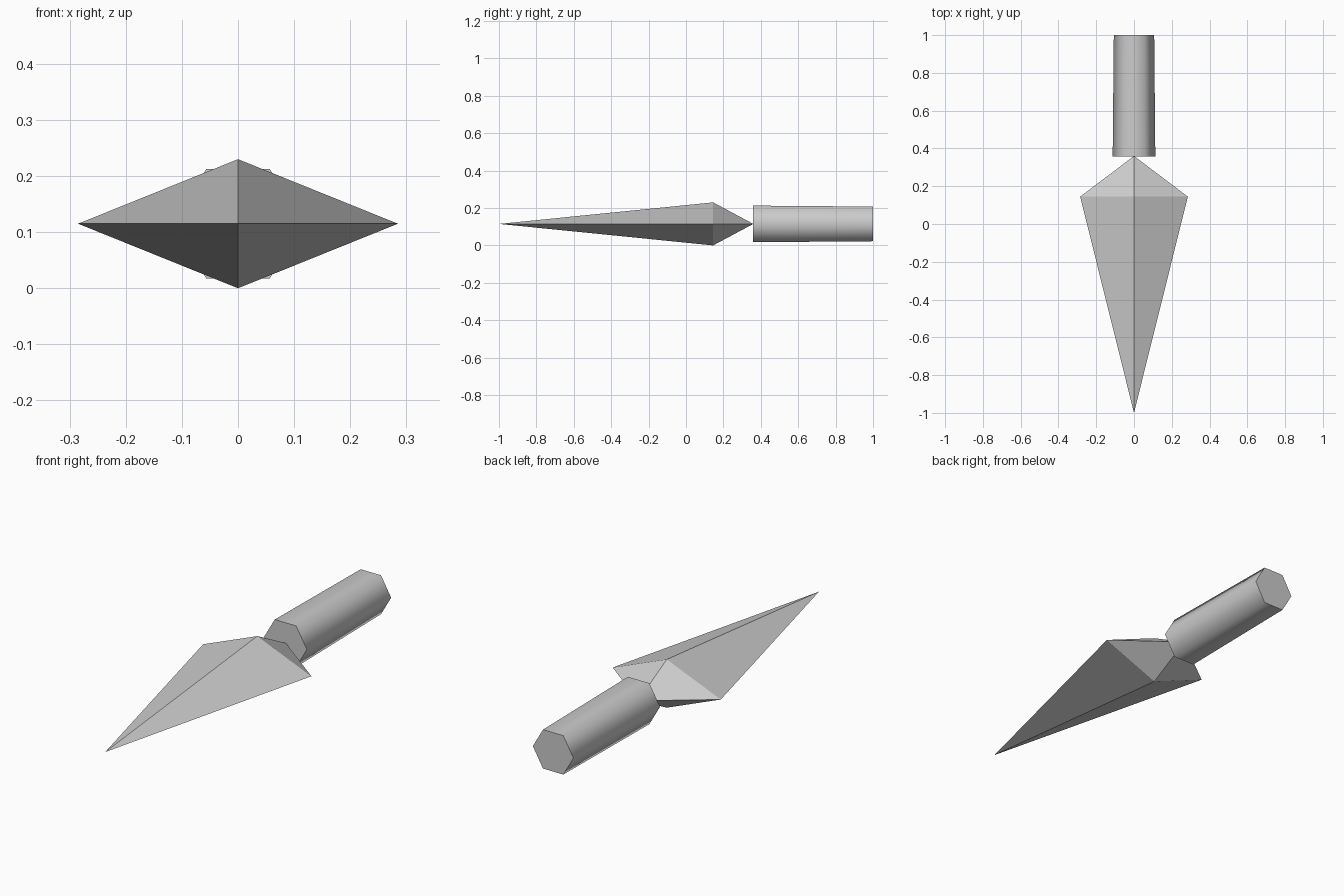
import bpy, bmesh, math
from mathutils import Matrix

cube = bpy.data.objects.get("Cube")
if cube:
    bpy.data.objects.remove(cube, do_unlink=True)

MID_Z = 0.115

# Single grey metal
metal = bpy.data.materials.new("grey metal")
metal.use_nodes = True
grey = (0.6, 0.6, 0.6, 1)
metal.diffuse_color = grey
metal.node_tree.nodes["Principled BSDF"].inputs["Base Color"].default_value = grey


def add_object(name, bm):
    bmesh.ops.recalc_face_normals(bm, faces=bm.faces)
    mesh = bpy.data.meshes.new(name)
    bm.to_mesh(mesh)
    bm.free()
    mesh.materials.append(metal)
    obj = bpy.data.objects.new(name, mesh)
    obj.location.z = MID_Z
    bpy.context.collection.objects.link(obj)
    return obj


# Blade: a stretched eight-sided diamond
bm = bmesh.new()
tip = bm.verts.new((0, -1, 0))
heel = bm.verts.new((0, 0.36, 0))
ring = [bm.verts.new(p) for p in
        ((0.285, 0.145, 0), (0, 0.145, MID_Z), (-0.285, 0.145, 0), (0, 0.145, -MID_Z))]
for i, a in enumerate(ring):
    b = ring[(i + 1) % len(ring)]
    bm.faces.new((a, b, tip))
    bm.faces.new((b, a, heel))
add_object("blade", bm)

# Handle: a slightly tapered hexagonal bar with capped ends
START, END = 0.357, 1.0
bm = bmesh.new()
bmesh.ops.create_cone(bm, cap_ends=True, segments=6, radius1=0.107, radius2=0.113,
                      depth=END - START)
bmesh.ops.rotate(bm, verts=bm.verts, matrix=Matrix.Rotation(math.radians(30), 3, 'Z'))
bmesh.ops.rotate(bm, verts=bm.verts, matrix=Matrix.Rotation(math.radians(90), 3, 'X'))
bmesh.ops.translate(bm, verts=bm.verts, vec=(0, (START + END) / 2, 0))
handle = add_object("handle", bm)

# Smooth sides, sharp caps
bpy.ops.object.select_all(action='DESELECT')
handle.select_set(True)
bpy.context.view_layer.objects.active = handle
bpy.ops.object.shade_smooth_by_angle(angle=math.radians(70))
